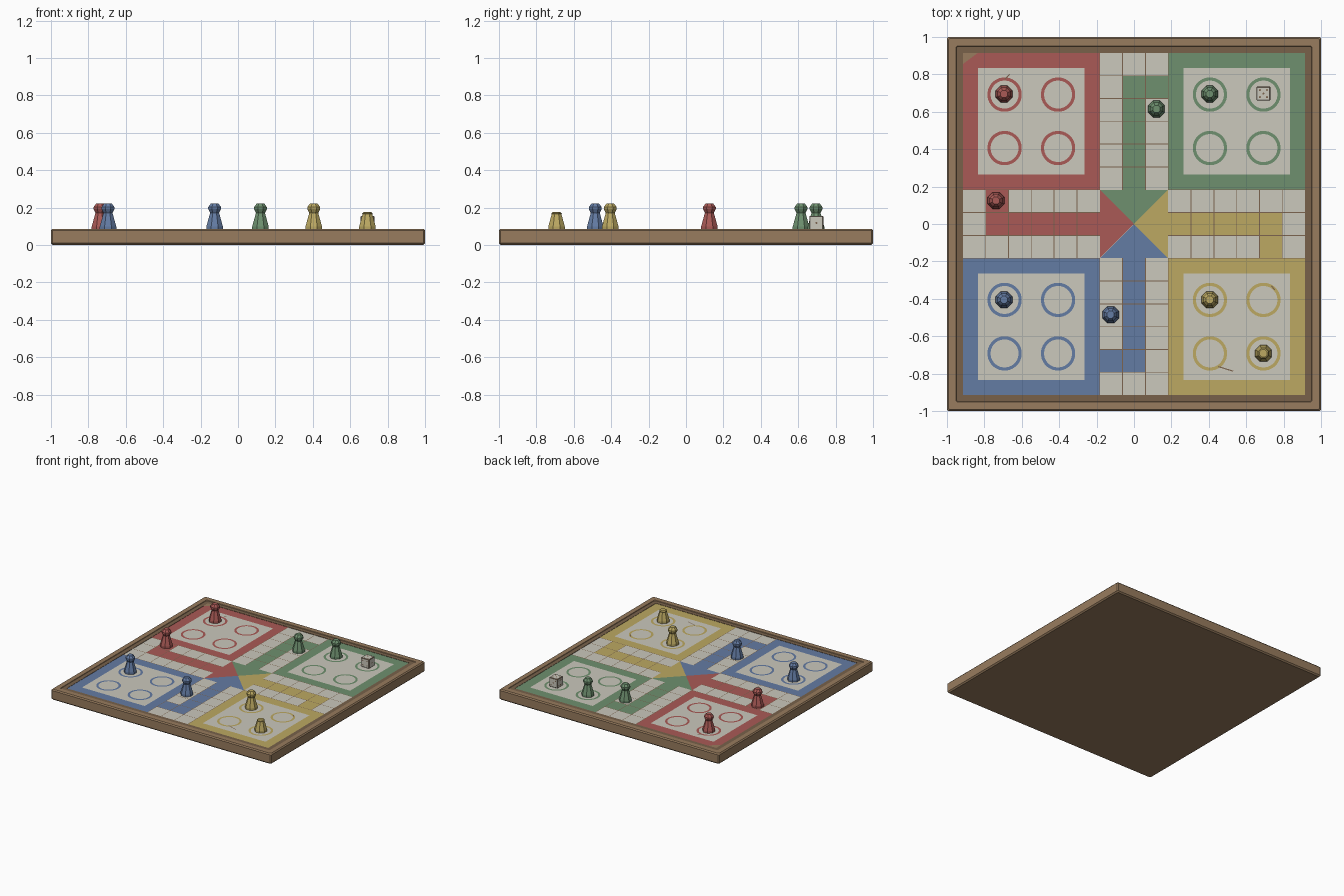
import bpy, bmesh, math
from mathutils import Matrix, Vector

if "Cube" in bpy.data.objects:
    bpy.data.objects.remove(bpy.data.objects["Cube"], do_unlink=True)


def material(name, code):
    def linear(i):
        c = int(code[i:i + 2], 16) / 255
        return c / 12.92 if c < 0.04 else ((c + 0.055) / 1.055) ** 2.4
    m = bpy.data.materials.new(name)
    m.use_nodes = True
    col = (linear(0), linear(2), linear(4), 1)
    m.diffuse_color = col
    m.node_tree.nodes["Principled BSDF"].inputs["Base Color"].default_value = col
    return m


RED = material("red", "aa5a56")
GREEN = material("green", "6e906f")
BLUE = material("blue", "647ca4")
YELLOW = material("yellow", "bca962")
IVORY = material("ivory", "cbc8bc")
WOOD = material("wood", "987c5e")
TRIM = material("dark_trim", "78614a")
LINE = material("line_brown", "7c644e")

TOP = 0.08                      # playing surface height
CELL = 0.122                    # one square of the track
A, B, FIELD = CELL / 2, CELL * 1.5, CELL * 7.5


def finish(bm, name, mats):
    me = bpy.data.meshes.new(name)
    bm.to_mesh(me)
    bm.free()
    ob = bpy.data.objects.new(name, me)
    for m in mats:
        me.materials.append(m)
    bpy.context.collection.objects.link(ob)
    return ob


def poly(bm, pts, z):
    return bm.faces.new([bm.verts.new((x, y, z)) for x, y in pts])


def rect(bm, x0, x1, y0, y1, z):
    return poly(bm, [(x0, y0), (x1, y0), (x1, y1), (x0, y1)], z)


def skin(bm, loops, mat=0):
    faces = []
    for lo, hi in zip(loops, loops[1:]):
        n = len(lo)
        for i in range(n):
            j = (i + 1) % n
            f = bm.faces.new((lo[i], lo[j], hi[j], hi[i]))
            f.material_index = mat
            faces.append(f)
    return faces


def circle(bm, r, z, n, cx=0, cy=0):
    step = 2 * math.pi / n
    return [bm.verts.new((cx + r * math.cos((i + 0.5) * step),
                          cy + r * math.sin((i + 0.5) * step), z)) for i in range(n)]


def ring(bm, cx, cy, outer, inner, n, z):
    skin(bm, [circle(bm, outer, z, n, cx, cy), circle(bm, inner, z, n, cx, cy)])


# Wooden frame: square loops with chamfered corners, then the dark inner lip
bm = bmesh.new()


def square_loop(h, z, c):
    pts = [(h, -h + c), (h, h - c), (h - c, h), (-h + c, h),
           (-h, h - c), (-h, -h + c), (-h + c, -h), (h - c, -h)]
    return [bm.verts.new((x, y, z)) for x, y in pts]


outer = [square_loop(h, z, 0.008) for h, z in
         [(0.99, 0), (1, 0.01), (1, 0.078), (0.992, 0.087), (0.952, 0.087), (0.95, 0.083)]]
skin(bm, outer)
bm.faces.new(outer[0][::-1])
lip = [outer[-1], square_loop(FIELD, 0.083, 0.002), square_loop(FIELD, TOP - 0.004, 0.002)]
skin(bm, lip, 1)
finish(bm, "frame", [WOOD, TRIM])

# Ivory playing surface
bm = bmesh.new()
rect(bm, -FIELD, FIELD, -FIELD, FIELD, TOP)
finish(bm, "playing_surface", [IVORY])

# Four quarters: home yard, yard rings, home row, start square, centre triangle
side = CELL * 3
mid = CELL * 4.5
for k, (name, mat) in enumerate([("yellow", YELLOW), ("green", GREEN),
                                 ("red", RED), ("blue", BLUE)]):
    z = TOP + 0.001
    turn = Matrix.Rotation(k * math.pi / 2, 3, 'Z')
    bm = bmesh.new()
    ring(bm, mid, -mid, side * math.sqrt(2), 0.285 * math.sqrt(2), 4, z)
    for sx in (-1, 1):
        for sy in (-1, 1):
            ring(bm, mid + sx * 0.143, -mid + sy * 0.143, 0.092, 0.075, 32, z)
    rect(bm, B, B + 5 * CELL, -A, A, z)
    rect(bm, B + 4 * CELL, B + 5 * CELL, -B, -A, z)
    poly(bm, [(0, 0), (B, -B), (B, B)], z)
    bmesh.ops.transform(bm, matrix=turn.to_4x4(), verts=bm.verts)
    finish(bm, name + "_quarter", [mat])

    # Track lines of this arm
    bm = bmesh.new()
    w = 0.0022
    for i in range(1, 6):
        x = B + i * CELL
        rect(bm, x - w, x + w, -B, B, TOP + 0.002)
    for y in (-B, -A, A, B):
        rect(bm, B, FIELD, y - w, y + w, TOP + 0.002)
    bmesh.ops.transform(bm, matrix=turn.to_4x4(), verts=bm.verts)
    finish(bm, name + "_track_lines", [LINE])

# Wear: a chipped corner and small scratches
bm = bmesh.new()
poly(bm, [(-FIELD, FIELD), (-FIELD, FIELD - 0.06), (-FIELD + 0.08, FIELD)], TOP + 0.003)
finish(bm, "chipped_corner", [WOOD])
bm = bmesh.new()
for p, q in [((0.45, -0.762), (0.53, -0.787)), ((0.735, -0.33), (0.752, -0.352)),
             ((-0.69, 0.775), (-0.665, 0.8))]:
    p, q = Vector(p), Vector(q)
    d = (q - p).normalized() * 0.003
    s = Vector((-d.y, d.x))
    poly(bm, [p - s, q - s, q + s, p + s], TOP + 0.003)
finish(bm, "scratches", [LINE])

# Pawns: eight-sided turned pieces, one of them without its head
BODY = [(0.048, TOP + 0.001), (0.048, 0.098), (0.028, 0.165)]
HEAD = [(0.026, 0.172), (0.037, 0.192), (0.037, 0.203), (0.021, 0.223)]
STUB = [(0.03, 0.17), (0.022, 0.176)]


def pawn(name, mat, x, y, upper):
    bm = bmesh.new()
    loops = [circle(bm, r, z, 8) for r, z in BODY + upper]
    skin(bm, loops)
    bm.faces.new(loops[0][::-1])
    bm.faces.new(loops[-1])
    finish(bm, name, [mat]).location = (x, y, 0)


for name, mat, x, y, upper in [
        ("red_pawn_home", RED, -0.695, 0.695, HEAD),
        ("red_pawn_track", RED, -0.738, 0.125, HEAD),
        ("green_pawn_home", GREEN, 0.405, 0.695, HEAD),
        ("green_pawn_track", GREEN, 0.12, 0.615, HEAD),
        ("yellow_pawn_home", YELLOW, 0.405, -0.405, HEAD),
        ("yellow_pawn_headless", YELLOW, 0.692, -0.692, STUB),
        ("blue_pawn_home", BLUE, -0.695, -0.405, HEAD),
        ("blue_pawn_track", BLUE, -0.125, -0.485, HEAD)]:
    pawn(name, mat, x, y, upper)

# Die: cube with darker worn edges and pips on every side
SIZE = 0.075
bm = bmesh.new()
bmesh.ops.create_cube(bm, size=SIZE)
bmesh.ops.bevel(bm, geom=bm.edges[:], offset=0.004, segments=1, affect='EDGES')
for f in bm.faces:
    f.material_index = 0 if max(abs(c) for c in f.normal) > 0.99 else 1
die = finish(bm, "die", [IVORY, LINE])
die.location = (0.692, 0.697, TOP + 0.001 + SIZE / 2)

g = 0.019
FIVE = [(0, 0), (g, g), (-g, g), (g, -g), (-g, -g)]
SIX = FIVE[1:] + [(g, 0), (-g, 0)]
bm = bmesh.new()
for axis, angle, spots in [('X', 0, FIVE), ('X', 90, FIVE[1:3] + FIVE[3:]), ('X', -90, FIVE[:2] + FIVE[4:]),
                           ('Y', 90, FIVE[:1]), ('Y', -90, SIX)]:
    m = Matrix.Rotation(math.radians(angle), 4, axis)
    for x, y in spots:
        bmesh.ops.transform(bm, matrix=m, verts=(vs := circle(bm, 0.0055, SIZE / 2 + 0.0006, 8, x, y)))
        bm.faces.new(vs)
finish(bm, "die_pips", [LINE]).location = die.location
